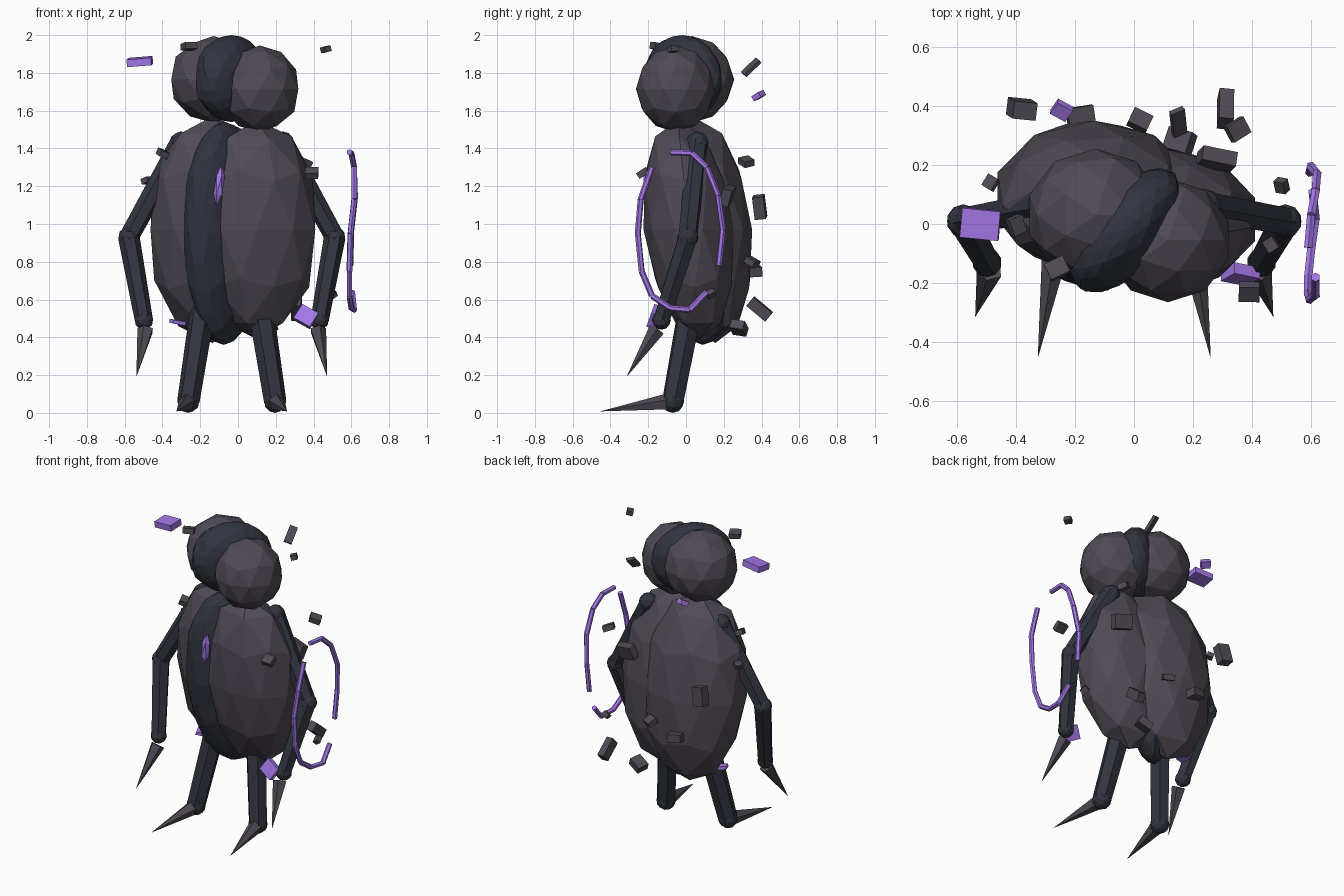
import bpy, random
from mathutils import Vector, Euler
from math import radians

if "Cube" in bpy.data.objects:
    bpy.data.objects.remove(bpy.data.objects["Cube"])

random.seed(4)


def material(name, rgb):
    m = bpy.data.materials.new(name)
    m.diffuse_color = (*rgb, 1)
    m.use_nodes = True
    m.node_tree.nodes["Principled BSDF"].inputs["Base Color"].default_value = m.diffuse_color
    return m


STONE = material("stone", (0.08, 0.068, 0.09))
CORE = material("dark_core", (0.03, 0.035, 0.05))
GLOW = material("violet", (0.38, 0.19, 0.82))


def finish(name, mat):
    o = bpy.context.object
    o.name = name
    o.data.materials.append(mat)
    return o


def ellipsoid(name, loc, radii, mat, sub=2, yaw=0, lean=0, full=0, rough=0):
    bpy.ops.mesh.primitive_ico_sphere_add(subdivisions=sub, radius=1)
    o = finish(name, mat)
    rot = Euler((0, 0, radians(yaw)))
    for v in o.data.vertices:
        k = 1 + random.uniform(-rough, rough)
        w = k * (1 + full * max(v.co.z, 0) ** 2)   # fuller upper half
        p = Vector((v.co.x * radii[0] * w, v.co.y * radii[1] * w, v.co.z * radii[2]))
        p.rotate(rot)
        p.y -= lean * p.z
        v.co = p
    o.location = loc
    return o


def limb(name, a, b, r1, r2, mat, sides=6):
    a, b = Vector(a), Vector(b)
    d = b - a
    bpy.ops.mesh.primitive_cone_add(vertices=sides, radius1=r1, radius2=r2,
                                    depth=d.length, location=(a + b) / 2)
    o = finish(name, mat)
    o.rotation_euler = d.to_track_quat('Z', 'Y').to_euler()
    return o


# Body: two stone shells around a dark core set diagonally
ellipsoid("body_shell_right", (0.10, 0.015, 0.97), (0.325, 0.24, 0.58), STONE, lean=0.1, full=0.1)
ellipsoid("body_shell_left", (-0.135, 0.095, 0.97), (0.345, 0.255, 0.60), STONE, lean=0.1, full=0.2)
ellipsoid("body_core", (-0.075, 0.03, 0.95), (0.15, 0.275, 0.59), CORE, 3, -42, 0.1, 0.1, 0.03)

# Head: same split construction
ellipsoid("head_shell_right", (0.115, -0.055, 1.715), (0.215, 0.21, 0.23), STONE)
ellipsoid("head_shell_left", (-0.13, 0.03, 1.765), (0.235, 0.225, 0.23), STONE)
ellipsoid("head_core", (-0.035, -0.02, 1.77), (0.14, 0.25, 0.23), CORE, 3, -42, rough=0.04)

# Glowing eye and chest crack
ellipsoid("eye", (-0.105, -0.20, 1.785), (0.036, 0.025, 0.017), GLOW)
crack = ellipsoid("chest_crack", (-0.10, -0.20, 1.205), (0.028, 0.03, 0.11), GLOW, 1)
crack.rotation_euler.y = 0.12

# Arms and legs, mirrored about the slightly offset centre line
for side, s in (("right", 1), ("left", -1)):
    def pt(x, y, z):
        return (-0.033 + s * x, y, z)

    shoulder, elbow, wrist = pt(0.27, 0.06, 1.43), pt(0.545, 0.01, 0.93), pt(0.465, -0.13, 0.49)
    hip, ankle = pt(0.155, 0.02, 0.54), pt(0.23, -0.07, 0.06)
    limb("upper_arm_" + side, shoulder, elbow, 0.058, 0.052, CORE)
    limb("forearm_" + side, elbow, wrist, 0.057, 0.048, CORE)
    limb("hand_claw_" + side, pt(0.455, -0.155, 0.44), pt(0.505, -0.315, 0.19), 0.045, 0, STONE, 5)
    limb("leg_" + side, hip, ankle, 0.068, 0.06, CORE)
    limb("foot_claw_" + side, ankle, pt(0.293, -0.455, 0.008), 0.05, 0, STONE, 5)
    for part, p, r in (("shoulder", shoulder, 0.06), ("elbow", elbow, 0.057),
                       ("wrist", wrist, 0.05), ("hip", hip, 0.066), ("ankle", ankle, 0.06)):
        ellipsoid(part + "_" + side, p, (r, r, r), CORE)

# Broken violet ring beside the right arm, as two jointed arcs
arcs = [
    [(.59, -.08, 1.38), (.60, .03, 1.375), (.615, .11, 1.30), (.62, .17, 1.15),
     (.60, .195, .97), (.595, .175, .78)],
    [(.615, -.18, 1.30), (.615, -.24, 1.13), (.595, -.255, .95), (.59, -.235, .75),
     (.59, -.18, .62), (.60, -.085, .555), (.615, .02, .545), (.605, .11, .64)],
]
for path in arcs:
    for a, b in zip(path, path[1:]):
        limb("ring_segment", a, b, 0.016, 0.016, GLOW)


# Floating shards
def shard(loc, dims, mat, rot=None):
    bpy.ops.mesh.primitive_cube_add(size=1, location=loc)
    o = finish("shard", mat)
    o.scale = dims
    o.rotation_euler = rot or [random.uniform(-0.7, 0.7) for _ in range(3)]


S, M, L = (.04, .045, .03), (.07, .06, .035), (.09, .075, .05)
for loc, dims in (
        ((-.26, -.15, 1.94), M), ((.465, -.07, 1.925), S), ((-.39, 0, 1.37), M),
        ((-.485, .14, 1.23), S), ((.35, .32, 1.33), M), ((.39, -.23, 1.27), M),
        ((.50, .13, .63), S), ((-.18, .36, .75), L), ((.02, .35, .80), M),
        ((.155, .28, .45), L)):
    shard(loc, dims, STONE)
shard((.28, .22, 1.15), (.12, .05, .09), STONE, (-0.3, 0.2, -0.2))
shard((.31, .39, .55), (.05, .13, .06), STONE, (-0.7, 0.1, -0.1))
shard((-.38, .39, 1.09), (.08, .06, .12), STONE, (0.1, 0.2, -0.1))
shard((.15, .345, 1.83), (.05, .11, .02), STONE, (0.8, 0.3, 0.4))
shard((-.52, 0, 1.86), (.13, .10, .04), GLOW, (0.1, -0.08, -0.1))
shard((-.245, .385, 1.68), (.06, .05, .03), GLOW, (0.5, 0.2, -0.5))
shard((.36, -.17, .51), (.10, .04, .09), GLOW, (-0.4, 0.5, -0.2))
shard((-.32, .08, .48), (.07, .06, .02), GLOW, (0.1, 0.15, 0.4))
